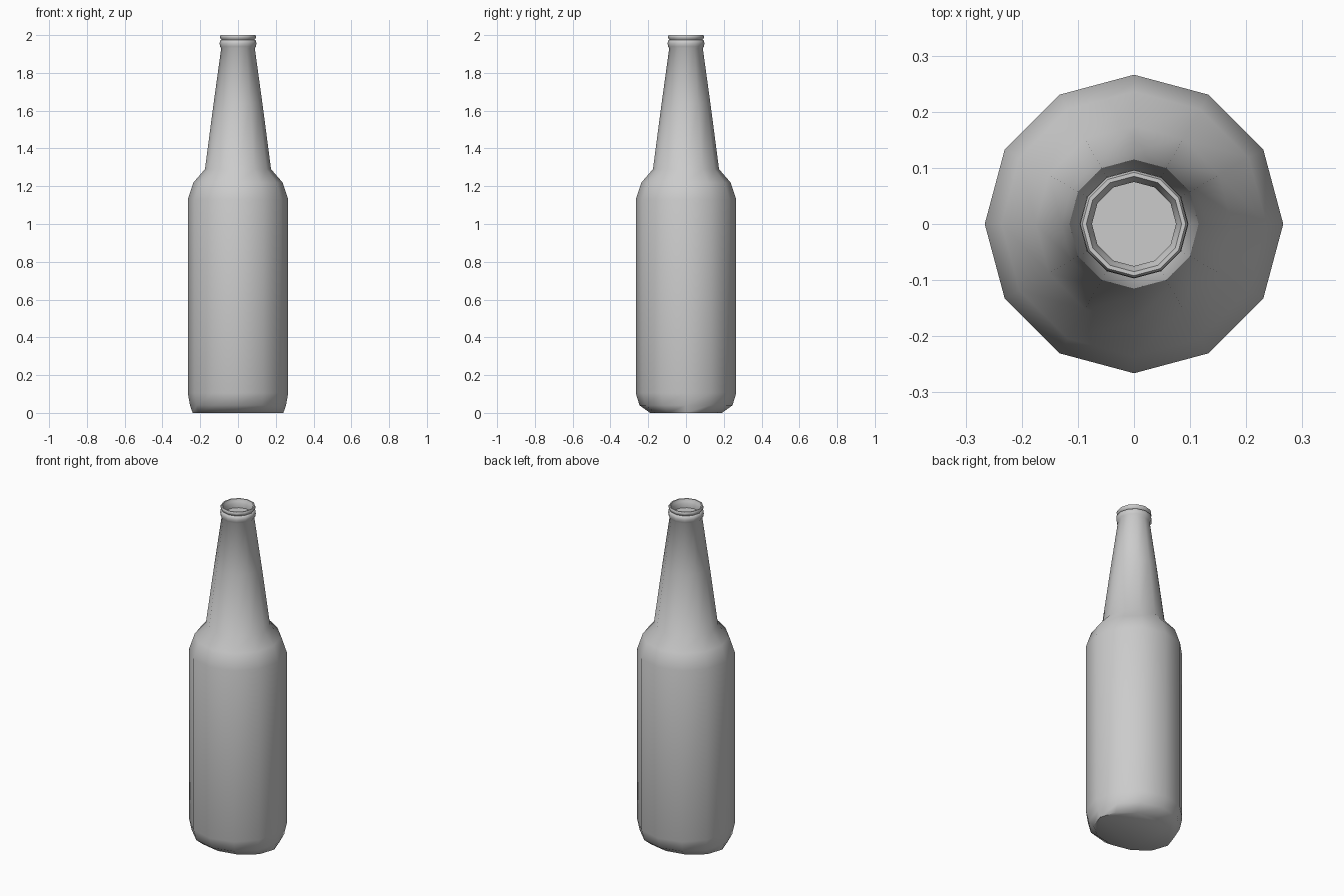
import bpy, bmesh, math

if "Cube" in bpy.data.objects:
    bpy.data.objects.remove(bpy.data.objects["Cube"])

SIDES = 12
# Ring profile: (x radius, y radius, z); the foot is slightly narrower front to back
profile = [
    (0.240, 0.190, 0.00), (0.254, 0.246, 0.04), (0.266, 0.266, 0.105),
    (0.266, 0.266, 1.13), (0.236, 0.236, 1.22), (0.175, 0.175, 1.29),
    (0.129, 0.129, 1.64), (0.089, 0.089, 1.93),
    # lower bead and top lip
    (0.096, 0.096, 1.94), (0.097, 0.097, 1.955), (0.096, 0.096, 1.97),
    (0.088, 0.088, 1.975), (0.095, 0.095, 1.985), (0.096, 0.096, 1.993),
    (0.092, 0.092, 2.00), (0.085, 0.085, 2.00),
    # inside of the mouth
    (0.080, 0.080, 1.985), (0.075, 0.075, 1.975), (0.075, 0.075, 1.95),
]

bm = bmesh.new()
rings = []
for rx, ry, z in profile:
    ring = []
    for i in range(SIDES):
        a = math.tau * i / SIDES
        ring.append(bm.verts.new((rx * math.cos(a), ry * math.sin(a), z)))
    rings.append(ring)

# Walls
for low, high in zip(rings, rings[1:]):
    for i in range(SIDES):
        j = (i + 1) % SIDES
        bm.faces.new((low[i], low[j], high[j], high[i]))

# Base and closed floor of the mouth
bm.faces.new(list(reversed(rings[0])))
bm.faces.new(rings[-1])

mesh = bpy.data.meshes.new("bottle")
bm.to_mesh(mesh)
bm.free()
bottle = bpy.data.objects.new("bottle", mesh)
bpy.context.collection.objects.link(bottle)

# Smooth glass with crisp base and mouth edges
bpy.context.view_layer.objects.active = bottle
bottle.select_set(True)
bpy.ops.object.shade_smooth_by_angle(angle=math.radians(60))
